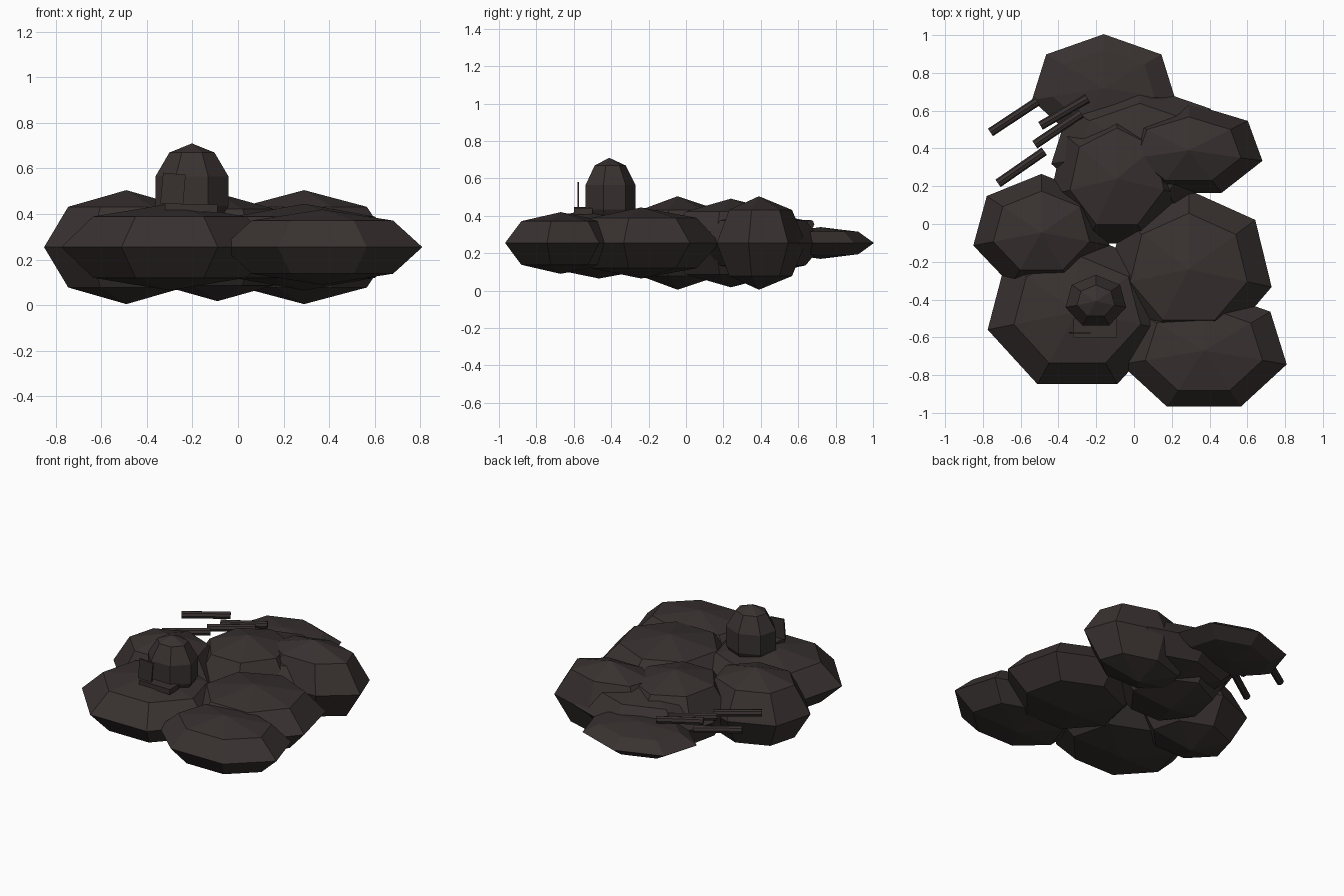
import bpy, math
from mathutils import Vector

if "Cube" in bpy.data.objects:
    bpy.data.objects.remove(bpy.data.objects["Cube"], do_unlink=True)

charcoal = bpy.data.materials.new("charcoal_brown")
charcoal.use_nodes = True
COLOUR = (0.04, 0.031, 0.03, 1)
charcoal.diffuse_color = COLOUR
charcoal.node_tree.nodes["Principled BSDF"].inputs["Base Color"].default_value = COLOUR


def finish(name):
    """Name the active object, give it the colour and flat faces."""
    ob = bpy.context.object
    ob.name = name
    ob.data.materials.append(charcoal)
    bpy.ops.object.shade_flat()
    return ob


def faceted_ball(name, centre, radii, rings):
    bpy.ops.mesh.primitive_uv_sphere_add(segments=7, ring_count=rings, radius=1, location=centre)
    bpy.context.object.scale = radii
    return finish(name)


def box(name, centre, size, tilt=(0, 0, 0)):
    bpy.ops.mesh.primitive_cube_add(size=1, location=centre, rotation=tilt)
    bpy.context.object.scale = size
    return finish(name)


def rod(name, start, end, z, radius):
    a, b = Vector((*start, z)), Vector((*end, z))
    bpy.ops.mesh.primitive_cylinder_add(vertices=8, radius=radius, depth=(b - a).length,
                                        location=(a + b) / 2)
    bpy.context.object.rotation_euler = (b - a).to_track_quat('Z', 'Y').to_euler()
    return finish(name)


# Flattened boulders, all centred at one height: x, y, then the three radii
MID = 0.255
boulders = {
    "front_left_boulder": (0.37, -0.67, 0.45, 0.33, 0.165),
    "front_right_boulder": (-0.30, -0.465, 0.487, 0.425, 0.19),
    "middle_left_boulder": (0.29, -0.24, 0.45, 0.42, 0.19),
    "middle_right_boulder": (-0.49, -0.045, 0.37, 0.31, 0.25),
    "centre_boulder": (-0.09, 0.24, 0.36, 0.38, 0.237),
    "rear_left_boulder": (0.29, 0.39, 0.40, 0.25, 0.25),
    "inner_rear_boulder": (0.03, 0.395, 0.48, 0.345, 0.17),
    "rear_boulder": (-0.16, 0.72, 0.39, 0.285, 0.085),
}
for name, (x, y, rx, ry, rz) in boulders.items():
    faceted_ball(name, (x, y, MID), (rx, ry, rz), 4)

# Upright dome on the front right boulder
faceted_ball("dome", (-0.202, -0.41, 0.50), (0.173, 0.148, 0.21), 5)

# Small tray and upright panel in front of the dome
box("tray", (-0.205, -0.55, 0.427), (0.23, 0.10, 0.035), (0, math.radians(1), 0))
box("panel", (-0.285, -0.576, 0.51), (0.10, 0.01, 0.135), (0, math.radians(5), 0))

# Loose parallel rods at the back right
rods = [((-0.76, 0.485), (-0.51, 0.65)), ((-0.72, 0.215), (-0.475, 0.385)),
        ((-0.495, 0.52), (-0.245, 0.665)), ((-0.525, 0.42), (-0.28, 0.585))]
for i, (start, end) in enumerate(rods, 1):
    rod(f"rod_{i}", start, end, 0.355, 0.024)
